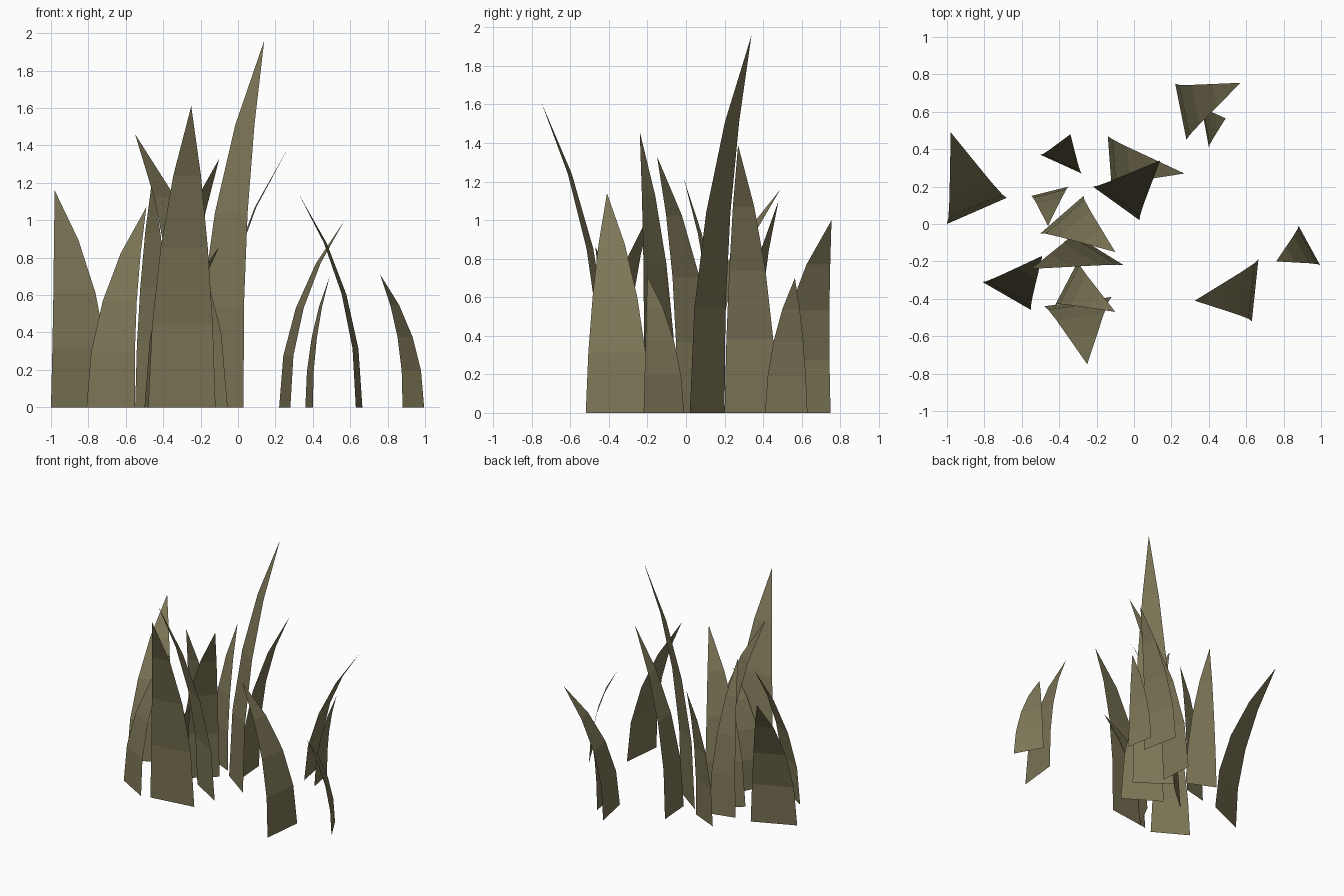
import bpy
from mathutils import Vector

cube = bpy.data.objects.get("Cube")
if cube:
    bpy.data.objects.remove(cube, do_unlink=True)

# Dry olive grass colour
grass = bpy.data.materials.new("dry olive")
grass.use_nodes = True
colour = (0.205, 0.182, 0.095, 1)
grass.diffuse_color = colour
grass.node_tree.nodes["Principled BSDF"].inputs["Base Color"].default_value = colour

# Shared blade shape: (height, lean, width) as fractions, below the tip
PROFILE = [(0, 0, 1), (0.275, 0.06, 0.9), (0.53, 0.25, 0.7), (0.77, 0.56, 0.41)]


def blade(name, a, b, tip):
    """A flat blade from ground edge a-b, curving over to a pointed tip."""
    a, b, end = Vector(a), Vector(b), Vector(tip[:2])
    mid, half = (a + b) / 2, (b - a) / 2
    verts = []
    for height, lean, width in PROFILE:
        centre = mid.lerp(end, lean)
        for side in (-1, 1):
            verts.append((*(centre + half * width * side), tip[2] * height))
    verts.append(tip)
    last = len(verts) - 1
    faces = [(i, i + 1, i + 3, i + 2) for i in range(0, last - 2, 2)]
    faces.append((last - 2, last - 1, last))
    mesh = bpy.data.meshes.new(name)
    mesh.from_pydata(verts, [], faces)
    mesh.materials.append(grass)
    obj = bpy.data.objects.new(name, mesh)
    bpy.context.collection.objects.link(obj)


# Ground edge ends and tip of each blade
blade("far_right_blade", (-1.0, 0.0), (-0.68, 0.14), (-0.98, 0.49, 1.16))
blade("right_front_blade", (-0.81, -0.31), (-0.55, -0.46), (-0.49, -0.17, 1.07))
blade("right_back_blade", (-0.5, 0.37), (-0.28, 0.27), (-0.34, 0.48, 1.1))
blade("centre_back_blade", (-0.14, 0.47), (-0.12, 0.2), (0.27, 0.27, 1.39))
blade("tallest_blade", (-0.22, 0.2), (0.03, 0.02), (0.14, 0.34, 1.96))
blade("back_left_blade", (0.22, 0.75), (0.28, 0.45), (0.57, 0.755, 1.0))
blade("back_left_small_blade", (0.36, 0.63), (0.4, 0.41), (0.49, 0.565, 0.7))
blade("left_front_blade", (0.63, -0.52), (0.665, -0.19), (0.325, -0.41, 1.14))
blade("far_left_blade", (0.88, -0.01), (0.995, -0.22), (0.76, -0.2, 0.71))
blade("right_middle_blade", (-0.55, 0.15), (-0.35, 0.2), (-0.46, -0.01, 1.21))
blade("centre_blade", (-0.5, -0.05), (-0.27, 0.15), (-0.1, -0.15, 1.33))
blade("crossing_blade", (-0.33, -0.05), (-0.055, -0.22), (-0.55, -0.24, 1.46))
blade("front_blade", (-0.48, -0.44), (-0.12, -0.39), (-0.25, -0.75, 1.61))
blade("front_small_blade", (-0.42, -0.43), (-0.3, -0.2), (-0.1, -0.47, 0.86))
